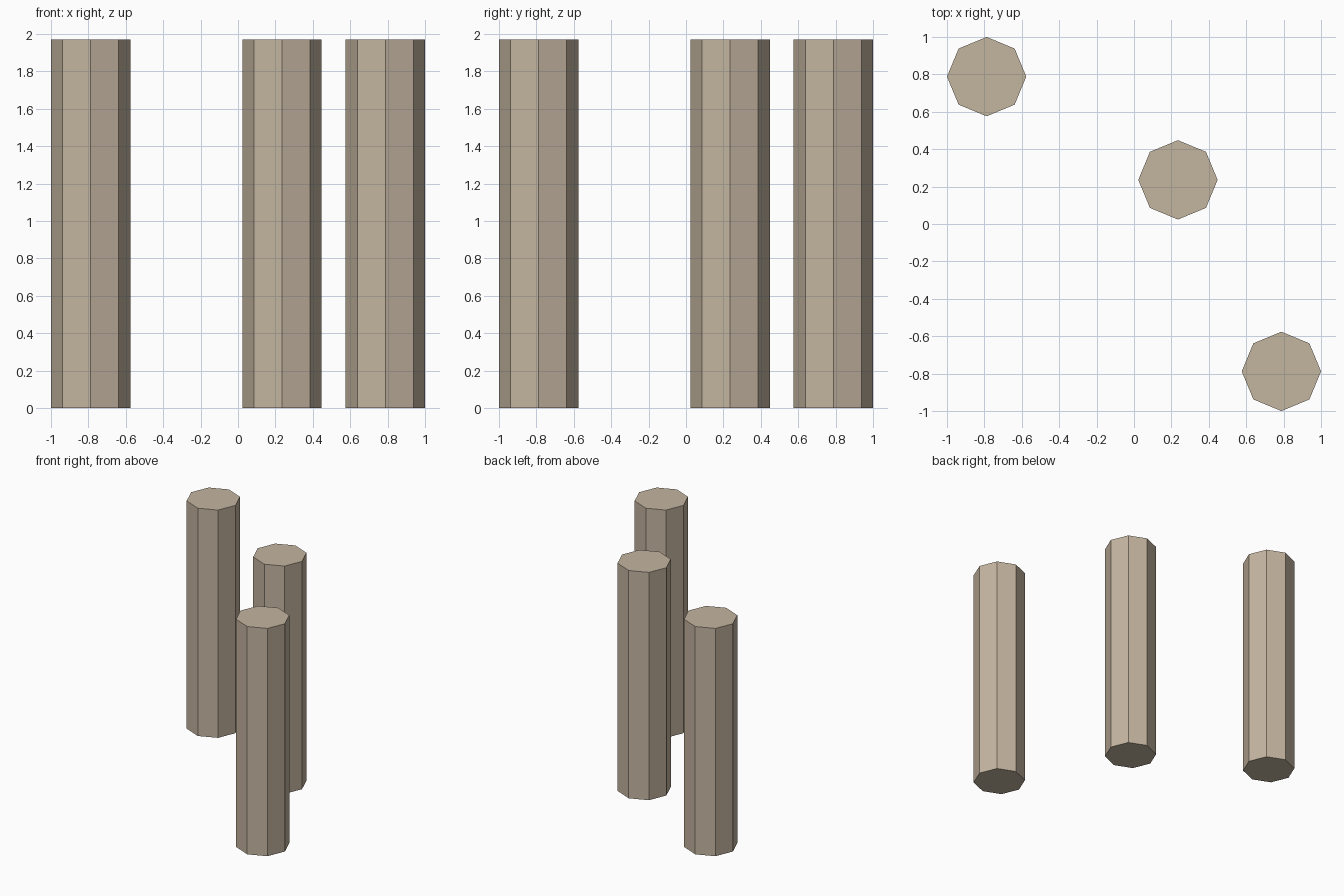
import bpy

if "Cube" in bpy.data.objects:
    bpy.data.objects.remove(bpy.data.objects["Cube"])

RADIUS = 0.212
HEIGHT = 1.97

# Shared tan stone colour
stone = bpy.data.materials.new("tan_stone")
stone.diffuse_color = (0.55, 0.46, 0.35, 1.0)
stone.use_nodes = True
stone.node_tree.nodes["Principled BSDF"].inputs["Base Color"].default_value = stone.diffuse_color


def add_pillar(name, x, y):
    bpy.ops.mesh.primitive_cylinder_add(
        vertices=8, radius=RADIUS, depth=HEIGHT, location=(x, y, HEIGHT / 2))
    pillar = bpy.context.object
    pillar.name = name
    pillar.data.materials.append(stone)


# Three flat-sided octagonal pillars
for name, x, y in [("back_left_pillar", -0.788, 0.788),
                   ("middle_pillar", 0.235, 0.236),
                   ("front_right_pillar", 0.788, -0.788)]:
    add_pillar(name, x, y)
